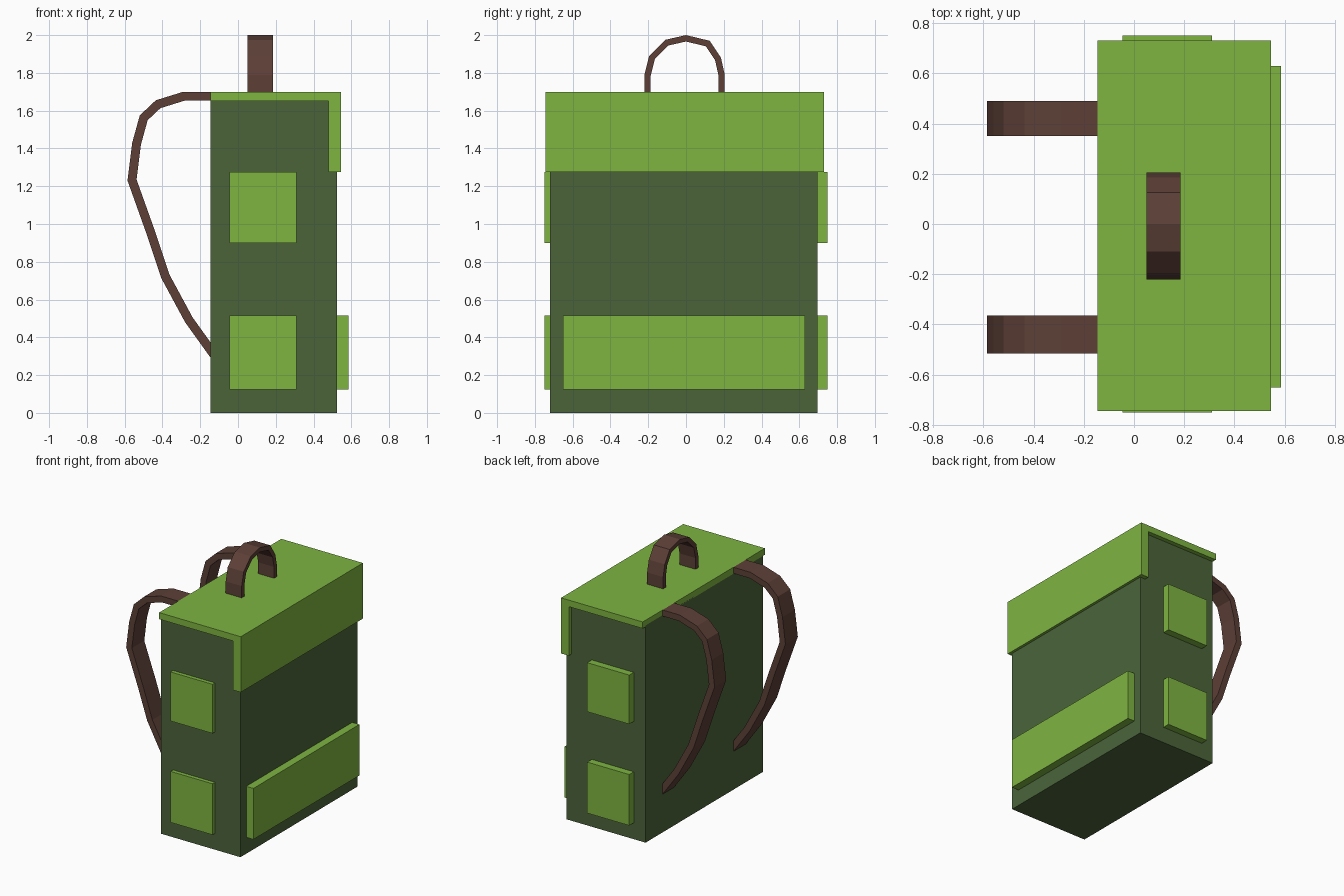
import bpy
from mathutils import Vector

if "Cube" in bpy.data.objects:
    bpy.data.objects.remove(bpy.data.objects["Cube"])


def material(name, rgb):
    m = bpy.data.materials.new(name)
    m.diffuse_color = (*rgb, 1)
    m.use_nodes = True
    m.node_tree.nodes["Principled BSDF"].inputs["Base Color"].default_value = m.diffuse_color
    return m


DARK = material("dark_canvas", (0.07, 0.127, 0.042))
LIME = material("light_canvas", (0.21, 0.46, 0.053))
BROWN = material("leather", (0.109, 0.051, 0.038))


def prism(name, profile, lo, hi, axis, mat):
    """Extrude a 2D profile along axis: 'x' takes (y, z), 'y' takes (x, z)."""
    def place(p, d):
        return (d, p[0], p[1]) if axis == 'x' else (p[0], d, p[1])
    n = len(profile)
    verts = [place(p, d) for d in (lo, hi) for p in profile]
    area = sum(profile[i - 1][0] * profile[i][1] - profile[i][0] * profile[i - 1][1]
               for i in range(n))
    faces = [tuple(range(n)), tuple(range(2 * n - 1, n - 1, -1))]
    faces += [(i, i + n, (i + 1) % n + n, (i + 1) % n) for i in range(n)]
    # orient the faces outward for either winding and axis
    if (area > 0) == (axis == 'x'):
        faces = [f[::-1] for f in faces]
    mesh = bpy.data.meshes.new(name)
    mesh.from_pydata(verts, [], faces)
    mesh.materials.append(mat)
    ob = bpy.data.objects.new(name, mesh)
    bpy.context.collection.objects.link(ob)
    return ob


def box(name, x, y, z, mat):
    rect = [(x[0], z[0]), (x[1], z[0]), (x[1], z[1]), (x[0], z[1])]
    return prism(name, rect, y[0], y[1], 'y', mat)


def band(outer, thick):
    """Closed band profile: outer path plus its mitred inward (right-hand) offset."""
    pts = [Vector(p) for p in outer]
    dirs = [(b - a).normalized() for a, b in zip(pts, pts[1:])]
    inner = []
    for i, p in enumerate(pts):
        n1, n2 = (Vector((d.y, -d.x)) for d in (dirs[max(i - 1, 0)], dirs[min(i, len(dirs) - 1)]))
        inner.append(p + (n1 + n2) * thick / (1 + n1.dot(n2)))
    return [tuple(p) for p in pts + inner[::-1]]


# Main bag
box("body", (-0.145, 0.525), (-0.72, 0.695), (0, 1.66), DARK)

# Lid with folded-down flap
lid = [(-0.145, 1.65), (0.48, 1.65), (0.48, 1.275), (0.545, 1.275), (0.545, 1.70), (-0.145, 1.70)]
prism("lid", lid, -0.745, 0.73, 'y', LIME)

# Pockets
box("wide_pocket", (0.515, 0.585), (-0.65, 0.63), (0.125, 0.515), LIME)
for side, y in (("near", (-0.75, -0.71)), ("far", (0.685, 0.75))):
    for level, z in (("lower", (0.125, 0.515)), ("upper", (0.90, 1.275))):
        box(f"{side}_{level}_pocket", (-0.045, 0.31), y, z, LIME)

# Carry handle
arch = [(-0.22, 1.69), (-0.22, 1.79), (-0.195, 1.89), (-0.11, 1.975), (0, 2.0),
        (0.125, 1.97), (0.185, 1.88), (0.205, 1.79), (0.205, 1.69)]
prism("carry_handle", band(arch, 0.033), 0.05, 0.185, 'x', BROWN)

# Shoulder straps, path reversed so the offset falls on the inside
strap = [(-0.145, 1.70), (-0.29, 1.70), (-0.435, 1.655), (-0.52, 1.575), (-0.56, 1.43),
         (-0.585, 1.23), (-0.485, 0.95), (-0.407, 0.715), (-0.28, 0.48), (-0.14, 0.285)][::-1]
for name, y in (("near_strap", (-0.515, -0.365)), ("far_strap", (0.35, 0.49))):
    prism(name, band(strap, 0.047), y[0], y[1], 'y', BROWN)
